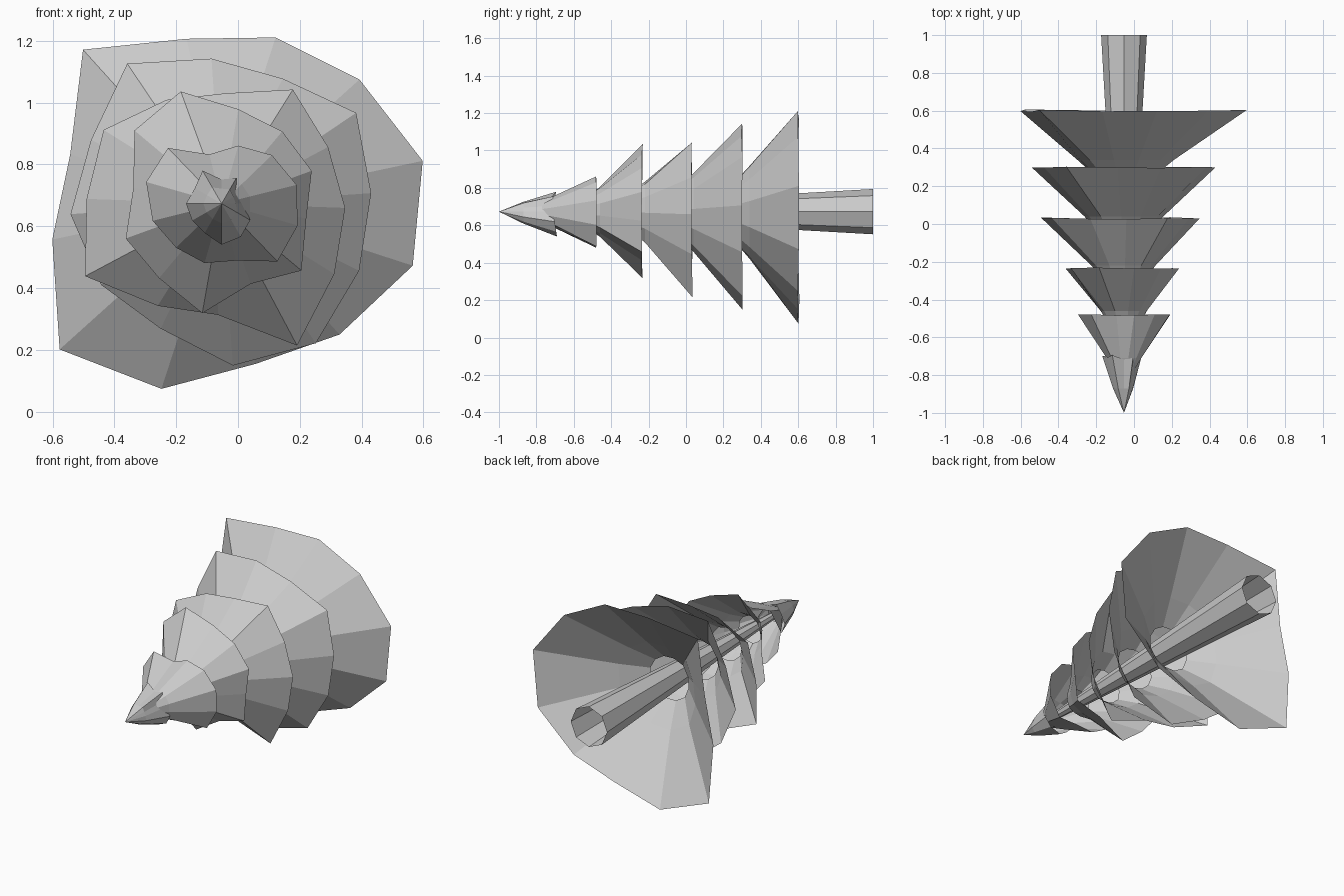
import bpy, bmesh
from math import cos, sin, radians, tau

cube = bpy.data.objects.get("Cube")
if cube:
    bpy.data.objects.remove(cube, do_unlink=True)

AXIS_X, AXIS_Z = -0.053, 0.673

grey = bpy.data.materials.new("plain grey")
grey.use_nodes = True
GREY = (0.6, 0.6, 0.6, 1)
grey.diffuse_color = GREY
grey.node_tree.nodes["Principled BSDF"].inputs["Base Color"].default_value = GREY


def ring(bm, y, radii, start=0.0):
    """Closed loop of vertices around the tree's lying axis."""
    n = len(radii)
    ys = y if isinstance(y, list) else [y] * n
    return [bm.verts.new((AXIS_X + r * cos(start + tau * i / n), ys[i],
                          AXIS_Z + r * sin(start + tau * i / n)))
            for i, r in enumerate(radii)]


def bridge(bm, a, b):
    n = len(a)
    for i in range(n):
        j = (i + 1) % n
        bm.faces.new((a[i], a[j], b[j], b[i]))


def finish(bm, name):
    mesh = bpy.data.meshes.new(name)
    bm.to_mesh(mesh)
    bm.free()
    mesh.materials.append(grey)
    obj = bpy.data.objects.new(name, mesh)
    bpy.context.collection.objects.link(obj)
    return obj


def rim_ring(bm, y, start, radii, lean):
    """Ragged rim whose long tips droop slightly towards the trunk base."""
    mean = sum(radii) / len(radii)
    return ring(bm, [y + lean * (r - mean) for r in radii], radii, start), mean


def inner_ring(bm, y, radius, start, radii, mean, ragged=0.4):
    return ring(bm, y, [radius * (1 - ragged + ragged * r / mean) for r in radii], start)


# Ragged open skirts: name, rim y, start angle, middle ring, neck ring, rim radii
TIERS = [
    ("bottom_branches", .60, 12, (.34, .26), (.23, .13),
     [.665, .6, .565, .545, .67, .515, .56, .705, .63, .53, .57, .65]),
    ("lower_branches", .30, 4, (.04, .21), (-.06, .12),
     [.485, .525, .45, .47, .546, .47, .49, .47, .45, .525, .545, .495]),
    ("middle_branches", .03, -2, (-.22, .17), (-.31, .1),
     [.4, .39, .435, .357, .38, .45, .437, .5, .39, .36, .52, .43]),
    ("upper_branches", -.235, 20, (-.46, .13), (-.54, .08),
     [.31, .305, .31, .386, .368, .29, .33, .315, .36, .276, .337, .278]),
    ("high_branches", -.48, 14, (-.71, .09), (-.78, .05),
     [.25, .226, .195, .164, .25, .254, .23, .205, .2, .19, .26, .256]),
]
for name, y, start, middle, neck, radii in TIERS:
    bm = bmesh.new()
    a = radians(start)
    rim, mean = rim_ring(bm, y, a, radii, 0.06)
    mid = inner_ring(bm, *middle, a, radii, mean)
    top = inner_ring(bm, *neck, a, radii, mean, 0.2)
    bridge(bm, rim, mid)
    bridge(bm, mid, top)
    finish(bm, name)

# Pointed top
bm = bmesh.new()
radii = [.07, .06, .095, .078, .123, .1, .115, .11, .11, .133, .124, .107]
rim, mean = rim_ring(bm, -.705, 0, radii, 0.5)
mid = inner_ring(bm, -.87, .055, 0, radii, mean, 0.5)
bridge(bm, rim, mid)
tip = bm.verts.new((AXIS_X, -1, AXIS_Z))
for i in range(len(mid)):
    bm.faces.new((mid[i], mid[(i + 1) % len(mid)], tip))
finish(bm, "tree_tip")

# Tapered hollow trunk running up inside the branches
bm = bmesh.new()
bridge(bm, ring(bm, 1, [.121] * 8), ring(bm, -.8, [.018] * 8))
finish(bm, "trunk")
